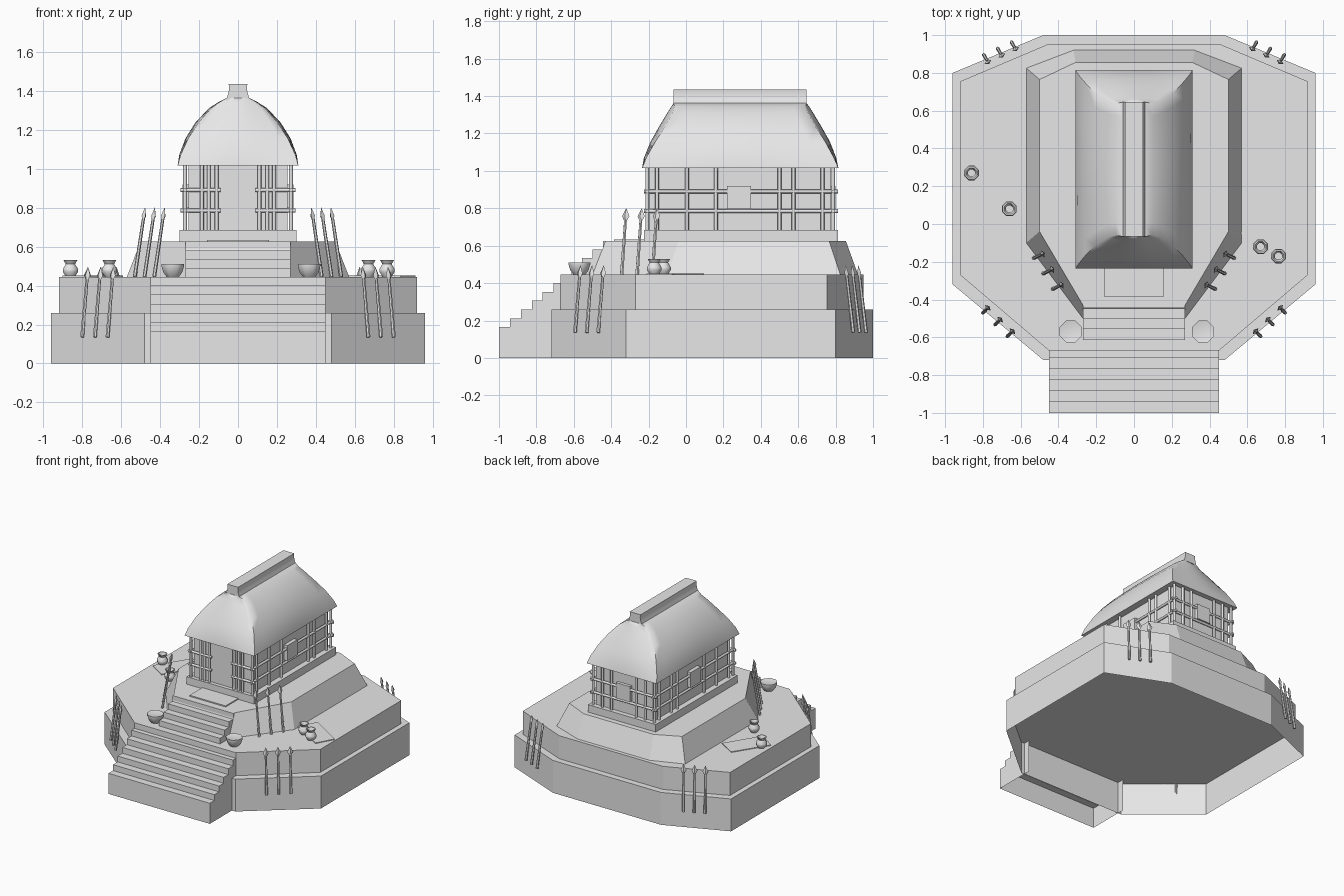
import bpy, bmesh, math
from mathutils import Vector

cube = bpy.data.objects.get("Cube")
if cube:
    bpy.data.objects.remove(cube, do_unlink=True)

stone = bpy.data.materials.new("pale_grey")
stone.use_nodes = True
GREY = (0.8, 0.8, 0.8, 1)
stone.diffuse_color = GREY
stone.node_tree.nodes["Principled BSDF"].inputs["Base Color"].default_value = GREY


def finish(name, bm, smooth=None):
    bmesh.ops.recalc_face_normals(bm, faces=bm.faces)
    mesh = bpy.data.meshes.new(name)
    bm.to_mesh(mesh)
    bm.free()
    mesh.materials.append(stone)
    ob = bpy.data.objects.new(name, mesh)
    bpy.context.collection.objects.link(ob)
    if smooth:
        bpy.ops.object.select_all(action='DESELECT')
        ob.select_set(True)
        bpy.context.view_layer.objects.active = ob
        bpy.ops.object.shade_smooth_by_angle(angle=math.radians(smooth))
    return ob


def loft(bm, rings, bottom=False, top=True):
    """Skin a stack of equal rings, optionally capping the ends."""
    loops = [[bm.verts.new(p) for p in ring] for ring in rings]
    for a, b in zip(loops, loops[1:]):
        for i in range(len(a)):
            j = (i + 1) % len(a)
            bm.faces.new((a[i], a[j], b[j], b[i]))
    if bottom:
        bm.faces.new(loops[0][::-1])
    if top:
        bm.faces.new(loops[-1])


def mirrored(half, z):
    """Closed outline from its +x half, listed back to front."""
    return [(x, y, z) for x, y in half] + [(-x, y, z) for x, y in reversed(half)]


def box(bm, x0, x1, y0, y1, z0, z1):
    loft(bm, [[(x0, y0, z), (x1, y0, z), (x1, y1, z), (x0, y1, z)] for z in (z0, z1)], True)


def tube(bm, a, b, radii, steps, sides=8, flat=1.0):
    """Round (or flattened) rod with a radius at each fraction of its length."""
    a, b = Vector(a), Vector(b)
    rot = (b - a).to_track_quat('Z', 'Y')
    rings = []
    for r, t in zip(radii, steps):
        c = a.lerp(b, t)
        rings.append([c + rot @ Vector((r * math.cos(k), r * flat * math.sin(k), 0))
                      for k in (math.tau * i / sides for i in range(sides))])
    loft(bm, rings, True)


def rod(bm, a, b, r=0.01):
    tube(bm, a, b, (r, r), (0, 1))


# Stepped platform: two straight tiers and a sloped mound
def tier(name, low, high, z0, z1):
    bm = bmesh.new()
    loft(bm, [mirrored(low, z0), mirrored(high, z1)])
    finish(name, bm)


base = [(0.48, 1), (0.96, 0.8), (0.96, -0.32), (0.48, -0.72)]
middle = [(0.46, 0.95), (0.92, 0.755), (0.92, -0.27), (0.45, -0.67)]
mound_low = [(0.32, 0.92), (0.57, 0.825), (0.57, -0.1), (0.27, -0.5)]
mound_high = [(0.31, 0.855), (0.5, 0.765), (0.5, -0.04), (0.27, -0.43)]
tier("lower_tier", base, base, 0, 0.26)
tier("upper_tier", middle, middle, 0.26, 0.445)
tier("mound", mound_low, mound_high, 0.445, 0.625)


# Stairs: open-bottomed stepped shells
def stairs(name, half, y, z, tread, rise, count, back, floor):
    outline = [(y, floor)]
    for i in range(count):
        outline += [(y + i * tread, z + i * rise), (y + (i + 1) * tread, z + i * rise)]
    outline[-1] = (back, outline[-1][1])
    bm = bmesh.new()
    left, right = [[bm.verts.new((s * half, *p)) for p in outline] for s in (-1, 1)]
    for i in range(len(outline) - 1):
        bm.faces.new((left[i], right[i], right[i + 1], left[i + 1]))
    for side, s in ((left, -1), (right, 1)):
        bm.faces.new(side + [bm.verts.new((s * half, back, floor))])
    finish(name, bm)


stairs("lower_stairs", 0.45, -1, 0.165, 0.0585, 0.047, 6, -0.665, 0)
stairs("upper_stairs", 0.27, -0.67, 0.445, 0.0565, 0.045, 5, -0.4, 0.44)

# Hut plinth, walls and floor mats
bm = bmesh.new()
box(bm, -0.3, 0.3, -0.225, 0.813, 0.62, 0.685)
finish("hut_plinth", bm)
bm = bmesh.new()
box(bm, -0.255, 0.255, -0.195, 0.775, 0.685, 1.03)
finish("hut_walls", bm)
bm = bmesh.new()
box(bm, -0.16, 0.16, -0.385, -0.225, 0.625, 0.634)
finish("door_mat", bm)
for name, corners in (
        ("right_mat", [(-0.73, 0.47), (-0.59, 0.385), (-0.76, 0.115), (-0.9, 0.205)]),
        ("left_mat", [(0.643, 0.095), (0.91, -0.075), (0.835, -0.21), (0.565, -0.05)])):
    bm = bmesh.new()
    loft(bm, [[(x, y, z) for x, y in corners] for z in (0.445, 0.451)])
    finish(name, bm)

# Lattice of posts and rails around the hut
bm = bmesh.new()
FRONT, BACK, SIDE = -0.207, 0.787, 0.272
for s in (-1, 1):
    for y in (FRONT, -0.155, 0.005, 0.16, 0.5, 0.575, 0.73, BACK):
        rod(bm, (s * SIDE, y, 0.685), (s * SIDE, y, 1.03))
    for x in (0.185, 0.15, 0.11):
        rod(bm, (s * x, FRONT, 0.685), (s * x, FRONT, 1.03))
    for x in (0.19, 0.11):
        rod(bm, (s * x, BACK, 0.685), (s * x, BACK, 1.03))
    for z in (0.785, 0.89):
        rod(bm, (s * SIDE, -0.225, z), (s * SIDE, 0.812, z))
        rod(bm, (s * 0.09, FRONT, z), (s * 0.295, FRONT, z))
        rod(bm, (s * 0.295, BACK, z), (0, BACK, z))
finish("lattice", bm, 50)

# Window shutters on the sides and back
bm = bmesh.new()
for s in (-1, 1):
    x0, x1 = sorted((s * 0.25, s * 0.285))
    box(bm, x0, x1, 0.22, 0.347, 0.797, 0.92)
box(bm, -0.062, 0.062, 0.77, 0.8, 0.797, 0.92)
finish("shutters", bm)

# Thatched roof: rectangle at the eaves, rounding toward the ridge
N = 10
square = [(-1 + 2 * i / N, -1) for i in range(N)]
for _ in range(3):
    square += [(-y, x) for x, y in square[-N:]]
sections = [(0.31, -0.235, 0.815, 1.015, 0), (0.302, -0.225, 0.803, 1.07, 0.08),
            (0.27, -0.19, 0.77, 1.155, 0.18), (0.22, -0.145, 0.725, 1.235, 0.25),
            (0.15, -0.1, 0.68, 1.31, 0.25), (0.1, -0.08, 0.66, 1.342, 0.2),
            (0.06, -0.067, 0.645, 1.362, 0)]
rings = []
for half, y0, y1, z, blend in sections:
    ring = []
    for x, y in square:
        k = 1 - blend + blend / math.hypot(x, y)
        ring.append((half * x * k, (y0 + y1) / 2 + (y1 - y0) / 2 * y * k, z))
    rings.append(ring)
bm = bmesh.new()
loft(bm, rings, True)
finish("thatched_roof", bm, 60)

# Flared ridge cap
bm = bmesh.new()
loft(bm, [[(-w, -0.067, z), (w, -0.067, z), (w, 0.645, z), (-w, 0.645, z)]
          for w, z in ((0.062, 1.35), (0.05, 1.385), (0.045, 1.41), (0.048, 1.434))], True)
finish("ridge_cap", bm, 30)

# Spears leaning in threes: first foot, step between feet, lean, heights
groups = (("mound_spears", (0.53, -0.18), (-0.05, -0.082), (-0.053, 0.025), 0.445, 0.8),
          ("front_spears", (0.8, -0.47), (-0.065, -0.062), (-0.03, 0.03), 0.135, 0.495),
          ("back_spears", (0.795, 0.895), (-0.073, 0.034), (-0.025, -0.042), 0.135, 0.495))
for name, foot, step, lean, z0, z1 in groups:
    for label, s in (("left_", 1), ("right_", -1)):
        bm = bmesh.new()
        for i in range(3):
            x, y = foot[0] + i * step[0], foot[1] + i * step[1]
            a, b = (s * x, y, z0), (s * (x + lean[0]), y + lean[1], z1)
            tube(bm, a, b, (0.01, 0.008), (0, 0.84), 6)
            tube(bm, a, b, (0.006, 0.021, 0.001), (0.8, 0.88, 1), 4, 0.6)
        finish(label + name, bm, 40)


# Pottery turned from profiles
def pot(name, x, y, profile, sides=8):
    bm = bmesh.new()
    loft(bm, [[(x + r * math.cos(k), y + r * math.sin(k), 0.445 + z)
               for k in (math.tau * (i + 0.5) / sides for i in range(sides))]
              for r, z in profile], True)
    finish(name, bm, 50)


bowl = [(0.034, 0), (0.052, 0.022), (0.063, 0.055), (0.063, 0.066), (0.056, 0.064)]
jar = [(0.025, 0), (0.042, 0.025), (0.042, 0.04), (0.026, 0.065), (0.038, 0.085),
       (0.03, 0.085), (0.02, 0.065), (0.02, 0.03)]
pot("right_bowl", -0.335, -0.57, bowl)
pot("left_bowl", 0.365, -0.57, bowl)
for i, (x, y) in enumerate([(-0.86, 0.27), (-0.66, 0.08), (0.67, -0.12), (0.765, -0.17)]):
    pot(f"jar_{i + 1}", x, y, jar)
